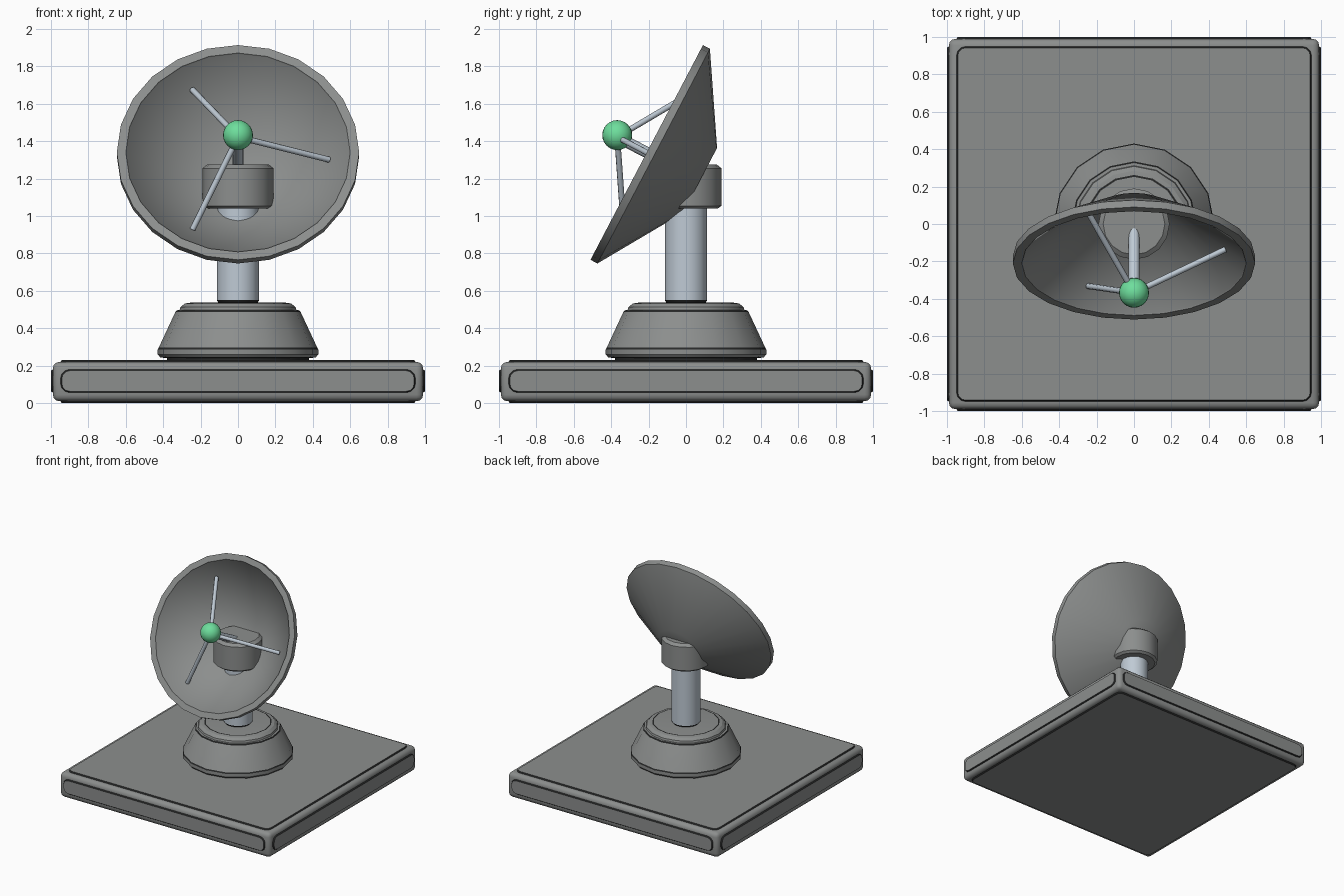
import bpy, bmesh, math
from mathutils import Vector, Matrix

if "Cube" in bpy.data.objects:
    bpy.data.objects.remove(bpy.data.objects["Cube"])


def material(name, rgb):
    m = bpy.data.materials.new(name)
    m.diffuse_color = (*rgb, 1)
    m.use_nodes = True
    m.node_tree.nodes["Principled BSDF"].inputs["Base Color"].default_value = m.diffuse_color
    return m


GREY = material("mid grey", (0.262, 0.272, 0.268))
STEEL = material("pale steel", (0.52, 0.59, 0.66))
GREEN = material("green", (0.155, 0.73, 0.335))
DARK = material("dark trim", (0.02, 0.021, 0.021))


def finish(name, bm, mat, smooth=30):
    bmesh.ops.remove_doubles(bm, verts=bm.verts, dist=1e-5)
    bmesh.ops.recalc_face_normals(bm, faces=bm.faces)
    me = bpy.data.meshes.new(name)
    bm.to_mesh(me)
    bm.free()
    me.materials.append(mat)
    me.materials.append(DARK)
    ob = bpy.data.objects.new(name, me)
    bpy.context.collection.objects.link(ob)
    bpy.ops.object.select_all(action='DESELECT')
    ob.select_set(True)
    bpy.context.view_layer.objects.active = ob
    bpy.ops.object.shade_smooth_by_angle(angle=math.radians(smooth))
    return ob


def lathe(name, profile, sides, mat, matrix=Matrix(), smooth=30, dark=()):
    """Turn (radius, height) points around local z; dark lists trim bands."""
    bm = bmesh.new()
    rings = []
    for r, z in profile:
        ring = []
        for i in range(sides):
            a = 2 * math.pi * i / sides
            ring.append(bm.verts.new((r * math.cos(a), r * math.sin(a), z)))
        rings.append(ring)
    for k, (a, b) in enumerate(zip(rings, rings[1:])):
        for i in range(sides):
            j = (i + 1) % sides
            f = bm.faces.new((a[i], a[j], b[j], b[i]))
            f.material_index = int(k in dark)
    bm.faces.new(rings[0])
    bm.faces.new(rings[-1])
    bm.transform(matrix)
    return finish(name, bm, mat, smooth)


def rod(name, a, b, radius, sides, mat):
    d = b - a
    m = Matrix.Translation(a) @ d.to_track_quat('Z', 'Y').to_matrix().to_4x4()
    return lathe(name, [(radius, 0), (radius, d.length)], sides, mat, m, 50)


def plate(name, half_w, half_h, corner, matrix):
    """Thin rounded panel with a dark rim, raised along local z."""
    bm = bmesh.new()

    def outline(inset, z):
        ring = []
        r = corner - inset
        for q, (sx, sy) in enumerate([(1, 1), (-1, 1), (-1, -1), (1, -1)]):
            for k in range(4):
                a = math.pi / 2 * (q + k / 3)
                ring.append(bm.verts.new((sx * (half_w - corner) + r * math.cos(a),
                                          sy * (half_h - corner) + r * math.sin(a), z)))
        return ring

    low, top = outline(0, -0.001), outline(0.008, 0.01)
    bm.faces.new(top)
    for i in range(len(low)):
        j = (i + 1) % len(low)
        bm.faces.new((low[i], low[j], top[j], top[i])).material_index = 1
    bm.transform(matrix)
    finish(name, bm, GREY)


# Base slab with rounded edges
bm = bmesh.new()
bmesh.ops.create_cube(bm, size=1, matrix=Matrix.Translation((0, 0, 0.115))
                      @ Matrix.Diagonal((1.98, 1.98, 0.21, 1)))
bmesh.ops.bevel(bm, geom=bm.edges[:], offset=0.035, segments=3, profile=0.5,
                affect='EDGES')
finish("base_slab", bm, GREY, 40)

# Raised panels on every face of the slab
plate("top_panel", 0.95, 0.95, 0.05, Matrix.Translation((0, 0, 0.22)))
plate("bottom_panel", 0.95, 0.95, 0.05,
      Matrix.Translation((0, 0, 0.01)) @ Matrix.Rotation(math.pi, 4, 'X'))
for i in range(4):
    plate("side_panel", 0.95, 0.063, 0.05,
          Matrix.Rotation(math.pi / 2 * i, 4, 'Z')
          @ Matrix.Translation((0, -0.99, 0.118))
          @ Matrix.Rotation(math.pi / 2, 4, 'X'))

# Pedestal with dark trim rings, post and swivel hub
lathe("pedestal", [(0.38, 0.225), (0.38, 0.24), (0.415, 0.244), (0.43, 0.26),
                   (0.43, 0.286), (0.424, 0.296), (0.335, 0.487),
                   (0.328, 0.496), (0.312, 0.497), (0.308, 0.513),
                   (0.285, 0.532), (0.262, 0.536), (0.252, 0.537)],
      16, GREY, dark=(0, 1, 4, 6, 11))
lathe("post", [(0.10, 0.53), (0.113, 0.55), (0.113, 1.10)], 16, STEEL, dark=(0,))
lathe("hub", [(0.17, 1.04), (0.19, 1.055), (0.19, 1.255), (0.165, 1.275)],
      16, GREY)

# Dish frame: local z points out of the dish, local x to the right
normal = Vector((0, -0.886, 0.464)).normalized()
right = Vector((1, 0, 0))
up = normal.cross(right)
dish = Matrix((right, up, normal)).transposed().to_4x4()
dish.translation = (0, -0.21, 1.34)

# Dish shell: back cone, rim, inner lip and cone
lathe("dish", [(0.196, -0.322), (0.648, -0.042), (0.648, 0), (0.60, 0),
               (0.597, -0.008), (0.20, -0.317)], 24, GREY, dish, 45)

# Feed ball, its arm and three struts
feed = dish @ Vector((0, 0, 0.178))
bm = bmesh.new()
bmesh.ops.create_uvsphere(bm, u_segments=24, v_segments=12, radius=0.08,
                          matrix=Matrix.Translation(feed + Vector((0, 0, 0.01))))
finish("feed_ball", bm, GREEN, 60)
rod("feed_arm", feed, dish @ Vector((0, 0, -0.27)), 0.03, 12, STEEL)
for i in range(3):
    a = 2 * math.pi * i / 3
    end = dish @ Vector((0.487 * math.cos(a), 0.487 * math.sin(a), -0.083))
    rod("feed_strut", feed, end, 0.016, 8, STEEL)
